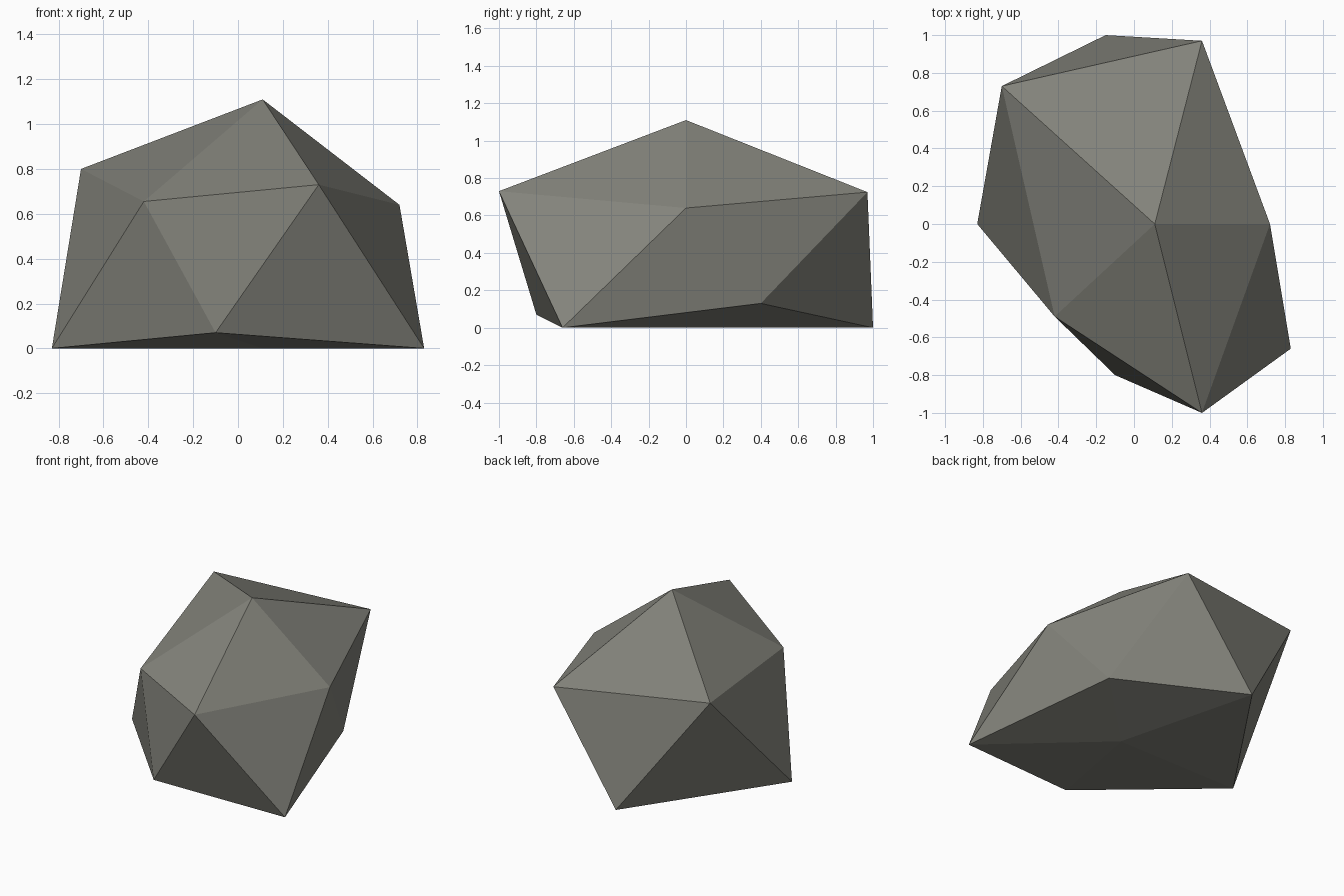
import bpy
import bmesh

old = bpy.data.objects.get("Cube")
if old:
    bpy.data.objects.remove(old, do_unlink=True)

# Warm grey stone
stone = bpy.data.materials.new("warm grey stone")
stone.use_nodes = True
colour = (0.23, 0.23, 0.2, 1)
stone.diffuse_color = colour
bsdf = stone.node_tree.nodes["Principled BSDF"]
bsdf.inputs["Base Color"].default_value = colour
bsdf.inputs["Roughness"].default_value = 0.9

# Irregular boulder: a peak, two staggered five-corner rings and a base point
peak, base = (0.11, 0, 1.11), (0.11, 0, 0)
shoulder = [(0.72, 0, 0.64), (0.36, 0.97, 0.725), (-0.7, 0.73, 0.8),
            (-0.42, -0.49, 0.655), (0.36, -1, 0.73)]
foot = [(0.545, 0.4, 0.13), (-0.15, 1, 0), (-0.83, 0, 0),
        (-0.1, -0.8, 0.07), (0.83, -0.66, 0)]

bm = bmesh.new()
top, bottom = bm.verts.new(peak), bm.verts.new(base)
upper = [bm.verts.new(p) for p in shoulder]
lower = [bm.verts.new(p) for p in foot]
for i in range(5):
    j = (i + 1) % 5
    bm.faces.new((top, upper[i], upper[j]))
    bm.faces.new((upper[i], lower[i], upper[j]))
    bm.faces.new((lower[i], lower[j], upper[j]))
    bm.faces.new((bottom, lower[j], lower[i]))
bmesh.ops.recalc_face_normals(bm, faces=bm.faces)

mesh = bpy.data.meshes.new("boulder")
bm.to_mesh(mesh)
bm.free()
mesh.materials.append(stone)
boulder = bpy.data.objects.new("boulder", mesh)
bpy.context.collection.objects.link(boulder)
